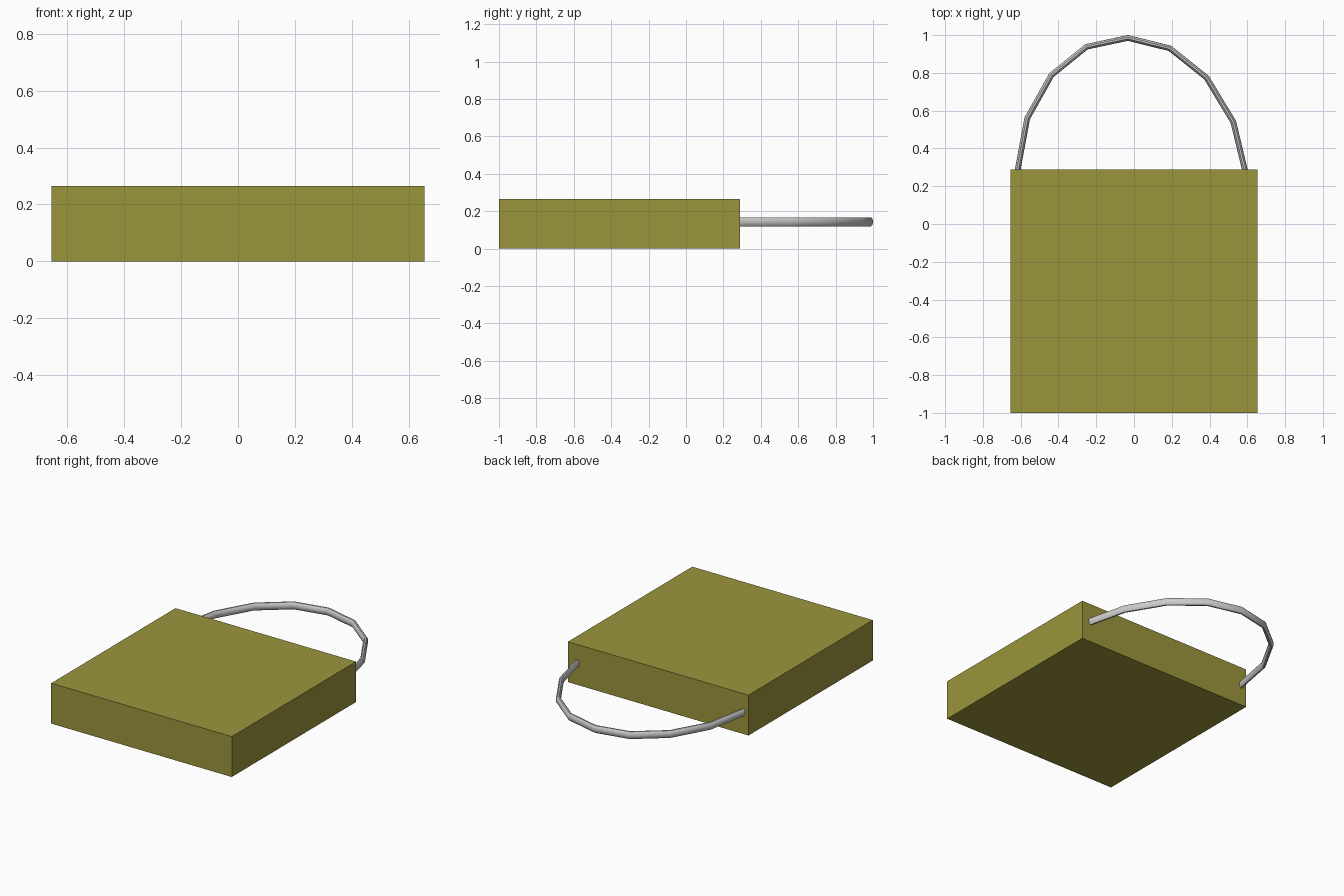
import bpy, bmesh, math
from mathutils import Vector

if "Cube" in bpy.data.objects:
    bpy.data.objects.remove(bpy.data.objects["Cube"])

# Solid rectangular body
bpy.ops.mesh.primitive_cube_add(size=1, location=(0, -0.356, 0.1325))
body = bpy.context.object
body.name = "body"
body.scale = (1.31, 1.288, 0.265)
bpy.ops.object.transform_apply(location=False, rotation=False, scale=True)
mat = bpy.data.materials.new("olive")
mat.diffuse_color = (0.33, 0.30, 0.045, 1)
mat.use_nodes = True
mat.node_tree.nodes["Principled BSDF"].inputs["Base Color"].default_value = mat.diffuse_color
body.data.materials.append(mat)

# Shackle: oval section swept along a faceted arch with mitred joints
path = [Vector((x, y, 0.143)) for x, y in (
    (-0.619, 0.27), (-0.565, 0.56), (-0.437, 0.788), (-0.252, 0.938),
    (-0.033, 0.985), (0.190, 0.930), (0.384, 0.775), (0.526, 0.540), (0.591, 0.27))]
SIDES, HALF_W, HALF_H = 10, 0.015, 0.025
bm = bmesh.new()
rings = []
for i, p in enumerate(path):
    a = (p - path[i - 1]).normalized() if i else (path[1] - p).normalized()
    b = (path[i + 1] - p).normalized() if i < len(path) - 1 else a
    t = (a + b).normalized()
    side = Vector((t.y, -t.x, 0)) * (HALF_W / t.dot(a))
    rings.append([bm.verts.new(p + side * math.cos(k * math.tau / SIDES)
                               + Vector((0, 0, HALF_H * math.sin(k * math.tau / SIDES))))
                  for k in range(SIDES)])
for r, s in zip(rings, rings[1:]):
    for k in range(SIDES):
        n = (k + 1) % SIDES
        bm.faces.new((r[k], r[n], s[n], s[k]))
bm.faces.new(rings[0])
bm.faces.new(rings[-1])
bmesh.ops.recalc_face_normals(bm, faces=bm.faces)
mesh = bpy.data.meshes.new("shackle")
bm.to_mesh(mesh)
bm.free()
shackle = bpy.data.objects.new("shackle", mesh)
bpy.context.collection.objects.link(shackle)
bpy.ops.object.select_all(action='DESELECT')
shackle.select_set(True)
bpy.context.view_layer.objects.active = shackle
bpy.ops.object.shade_smooth_by_angle(angle=math.radians(40))
